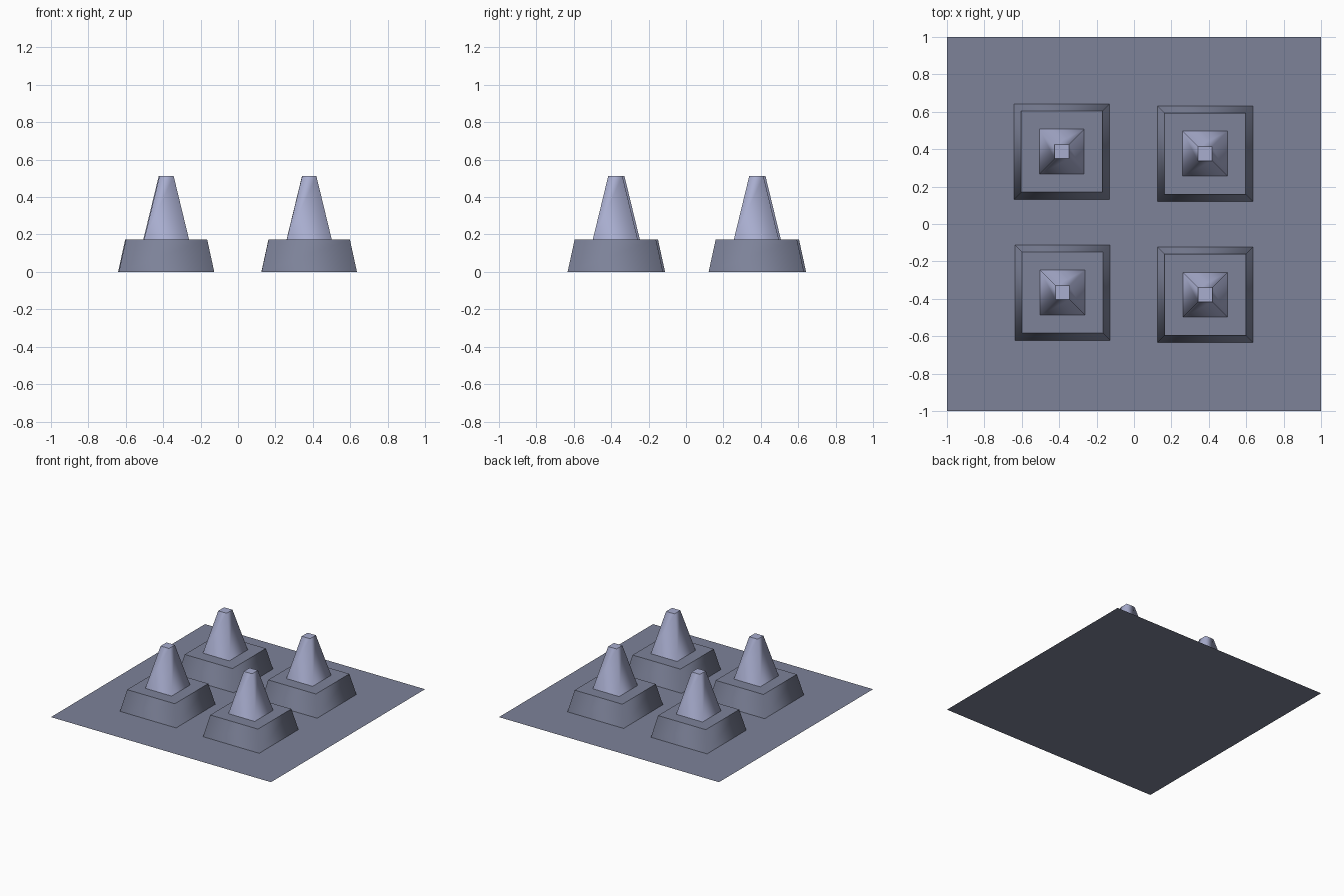
import bpy, bmesh

if "Cube" in bpy.data.objects:
    bpy.data.objects.remove(bpy.data.objects["Cube"])


def material(name, colour):
    m = bpy.data.materials.new(name)
    m.diffuse_color = (*colour, 1)
    m.use_nodes = True
    m.node_tree.nodes["Principled BSDF"].inputs["Base Color"].default_value = m.diffuse_color
    return m


dark = material("slate blue grey", (0.205, 0.224, 0.318))
light = material("pale lavender blue", (0.392, 0.418, 0.62))


def add_object(name, bm, mat):
    mesh = bpy.data.meshes.new(name)
    bm.normal_update()
    bm.to_mesh(mesh)
    bm.free()
    mesh.materials.append(mat)
    bpy.context.collection.objects.link(bpy.data.objects.new(name, mesh))


def frustum(name, x, y, z0, z1, half0, half1, mat):
    """Square tapered block: sides shaded smoothly round the corners, flat cap."""
    bm = bmesh.new()
    corners = [(-1, -1), (1, -1), (1, 1), (-1, 1)]
    low = [bm.verts.new((x + a * half0, y + b * half0, z0)) for a, b in corners]
    top = [bm.verts.new((x + a * half1, y + b * half1, z1)) for a, b in corners]
    for i in range(4):
        j = (i + 1) % 4
        bm.faces.new((low[i], low[j], top[j], top[i])).smooth = True
    cap = bm.faces.new(top)
    for e in cap.edges:
        e.smooth = False
    add_object(name, bm, mat)


# Flat square ground sheet that belongs to the model
bm = bmesh.new()
bmesh.ops.create_grid(bm, x_segments=1, y_segments=1, size=1)
add_object("floor_sheet", bm, dark)

# Four stepped cones: wide plinth with a tapered spire on top
centres = {
    "back_left": (-0.386, 0.387),
    "back_right": (0.38, 0.376),
    "front_left": (-0.382, -0.367),
    "front_right": (0.381, -0.378),
}
for place, (x, y) in centres.items():
    frustum("plinth_" + place, x, y, 0, 0.174, 0.255, 0.217, dark)
    frustum("spire_" + place, x, y, 0.174, 0.512, 0.12, 0.038, light)
